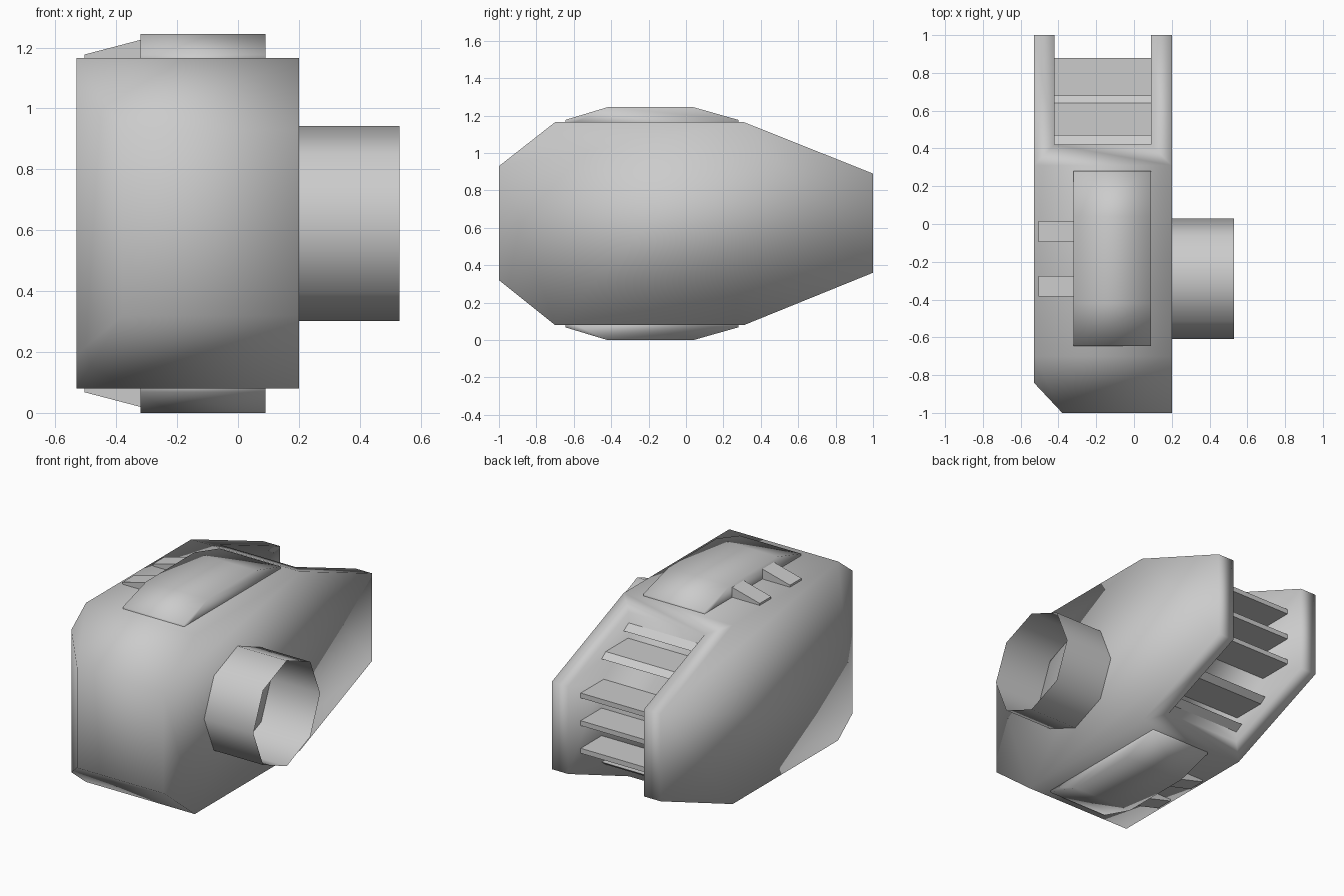
import bpy, bmesh, math
from mathutils import Vector

if "Cube" in bpy.data.objects:
    bpy.data.objects.remove(bpy.data.objects["Cube"])

H = 1.245          # total height, everything mirrors about H / 2


def prism(name, profile, lo, hi, axis='X', smooth=True):
    """Extrude a profile between lo and hi: (y, z) along X, or (x, z) along Y."""
    bm = bmesh.new()

    def co(p, t):
        return (t, p[0], p[1]) if axis == 'X' else (p[0], t, p[1])
    a = [bm.verts.new(co(p, lo)) for p in profile]
    b = [bm.verts.new(co(p, hi)) for p in profile]
    bm.faces.new(a)
    bm.faces.new(b[::-1])
    n = len(profile)
    for i in range(n):
        j = (i + 1) % n
        bm.faces.new((a[i], b[i], b[j], a[j]))
    bmesh.ops.recalc_face_normals(bm, faces=bm.faces)
    me = bpy.data.meshes.new(name)
    bm.to_mesh(me)
    bm.free()
    if smooth:
        me.shade_smooth()
    ob = bpy.data.objects.new(name, me)
    bpy.context.collection.objects.link(ob)
    return ob


def flip(profile):
    return [(p, H - z) for p, z in profile]


# Main housing: long octagonal side profile
body = prism("housing", [(-1, .32), (-1, .93), (-.7, 1.165), (.31, 1.165),
                         (1, .89), (1, .36), (.31, .08), (-.7, .08)], -.53, .20)

# Vertical chamfer on the front left corner
bm = bmesh.new()
bm.from_mesh(body.data)
cut = bmesh.ops.bisect_plane(bm, geom=bm.verts[:] + bm.edges[:] + bm.faces[:],
                             plane_co=(-.53, -.84, 0),
                             plane_no=Vector((-.16, -.15, 0)).normalized(),
                             clear_outer=True)
rim = [e for e in cut['geom_cut'] if isinstance(e, bmesh.types.BMEdge)]
bmesh.ops.contextual_create(bm, geom=rim)
bmesh.ops.recalc_face_normals(bm, faces=bm.faces)
bm.to_mesh(body.data)
bm.free()

# Rear slot between the two side walls
cutter = prism("slot_cutter", [(.42, 1.4), (.42, .97), (.68, .79), (.68, H - .79),
                               (.42, H - .97), (.42, -.2), (1.2, -.2), (1.2, 1.4)], -.42, .09)
cutter.hide_render = True
mod = body.modifiers.new("slot", 'BOOLEAN')
mod.operation = 'DIFFERENCE'
mod.solver = 'EXACT'
mod.object = cutter
bpy.context.view_layer.objects.active = body
body.select_set(True)
bpy.ops.object.modifier_apply(modifier=mod.name)
bpy.data.objects.remove(cutter)
body.data.shade_smooth()

# Horizontal slats in the slot: z, inner y, outer y at top, outer y at bottom
T = .015
slats = [(1.04, .40, .42, .47), (.95, .41, .64, .68), (.79, .66, .88, .88)]
for i, (z, y0, y1, y2) in enumerate(slats):
    p = [(y0, z - T), (y0, z + T), (y1, z + T), (y2, z - T)]
    prism(f"slat_upper_{i}", p, -.43, .10, smooth=False)
    prism(f"slat_lower_{i}", flip(p), -.43, .10, smooth=False)
m = H / 2
prism("slat_middle", [(.66, m - T), (.66, m + T), (.88, m + T), (.88, m - T)],
      -.43, .10, smooth=False)

# Raised pads and their side tabs, on top and underneath
pad = [(-.645, 1.14), (-.645, 1.177), (-.42, 1.245), (.04, 1.245), (.28, 1.177), (.28, 1.14)]
tab = [(-.505, 1.14), (-.505, 1.177), (-.31, 1.228), (-.31, 1.14)]
for side, f in (("top", lambda p: p), ("bottom", flip)):
    prism(f"pad_{side}", f(pad), -.32, .09)
    for k, y in enumerate((-.385, -.095)):
        prism(f"tab_{side}_{k}", f(tab), y, y + .11, 'Y', smooth=False)

# Open eight-sided tube on the right side
bm = bmesh.new()
rings = []
for x in (.19, .53):
    rings.append([bm.verts.new((x, -.29 + .32 * math.cos(k * math.pi / 4),
                                .622 + .32 * math.sin(k * math.pi / 4))) for k in range(8)])
for k in range(8):
    j = (k + 1) % 8
    bm.faces.new((rings[0][k], rings[0][j], rings[1][j], rings[1][k]))
me = bpy.data.meshes.new("side_tube")
bmesh.ops.recalc_face_normals(bm, faces=bm.faces)
bm.to_mesh(me)
bm.free()
me.shade_smooth()
bpy.context.collection.objects.link(bpy.data.objects.new("side_tube", me))
